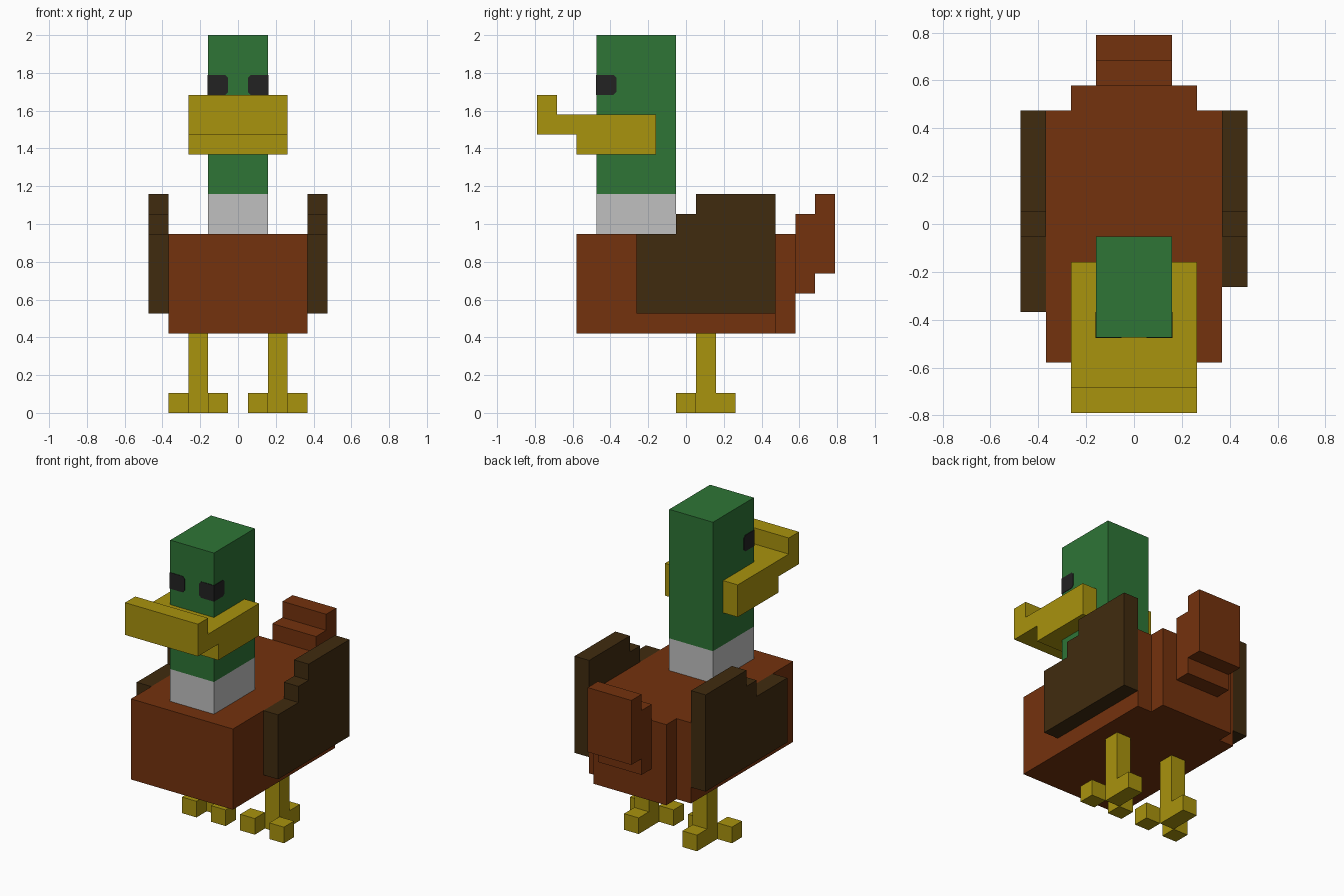
import bpy
import bmesh

cube = bpy.data.objects.get("Cube")
if cube:
    bpy.data.objects.remove(cube, do_unlink=True)

U = 2 / 19  # one block of the model grid


def material(name, srgb):
    rgb = [((c / 255 + 0.055) / 1.055) ** 2.4 for c in srgb]
    mat = bpy.data.materials.new(name)
    mat.use_nodes = True
    mat.diffuse_color = (*rgb, 1)
    bsdf = mat.node_tree.nodes["Principled BSDF"]
    bsdf.inputs["Base Color"].default_value = (*rgb, 1)
    bsdf.inputs["Roughness"].default_value = 0.9
    return mat


GREEN = material("head green", (46, 117, 54))
GREY = material("collar grey", (192, 192, 192))
BROWN = material("body brown", (116, 50, 13))
DARK = material("wing dark brown", (64, 43, 15))
YELLOW = material("beak yellow", (169, 147, 13))
BLACK = material("eye black", (34, 34, 34))


def prism(name, mat, axis, outline, lo, hi):
    """Extrude a 2D outline (grid units) along an axis from lo to hi."""
    place = {"x": lambda a, b, t: (t, a, b),
             "y": lambda a, b, t: (a, t, b),
             "z": lambda a, b, t: (a, b, t)}[axis]
    bm = bmesh.new()
    ends = [[bm.verts.new([c * U for c in place(a, b, t)]) for a, b in outline]
            for t in (lo, hi)]
    bm.faces.new(ends[0])
    bm.faces.new(ends[1])
    n = len(outline)
    for i in range(n):
        j = (i + 1) % n
        bm.faces.new((ends[0][i], ends[0][j], ends[1][j], ends[1][i]))
    bmesh.ops.recalc_face_normals(bm, faces=bm.faces)
    mesh = bpy.data.meshes.new(name)
    bm.to_mesh(mesh)
    bm.free()
    mesh.materials.append(mat)
    obj = bpy.data.objects.new(name, mesh)
    bpy.context.collection.objects.link(obj)
    return obj


def box(name, mat, x, y, z):
    rect = [(x[0], y[0]), (x[1], y[0]), (x[1], y[1]), (x[0], y[1])]
    return prism(name, mat, "z", rect, *z)


# Body, narrower at the rear
prism("body", BROWN, "z",
      [(-3.5, -5.5), (3.5, -5.5), (3.5, 4.5), (2.5, 4.5),
       (2.5, 5.5), (-2.5, 5.5), (-2.5, 4.5), (-3.5, 4.5)], 4, 9)

# Stepped tail
prism("tail", BROWN, "x",
      [(5.5, 6), (6.5, 6), (6.5, 7), (7.5, 7),
       (7.5, 11), (6.5, 11), (6.5, 10), (5.5, 10)], -1.5, 1.5)

# Collar and head
box("collar", GREY, (-1.5, 1.5), (-4.5, -0.5), (9, 11))
box("head", GREEN, (-1.5, 1.5), (-4.5, -0.5), (11, 19))

# Beak with a turned-up tip, wrapped around the head
prism("beak", YELLOW, "x",
      [(-1.5, 13), (-5.5, 13), (-5.5, 14), (-7.5, 14), (-7.5, 16),
       (-6.5, 16), (-6.5, 15), (-1.5, 15)], -2.5, 2.5)


# Wings: stepped top edge, the right one reaches further forward
def wing(name, front, lo, hi):
    prism(name, DARK, "x",
          [(front, 5), (4.5, 5), (4.5, 11), (0.5, 11), (0.5, 10),
           (-0.5, 10), (-0.5, 9), (front, 9)], lo, hi)


wing("left_wing", -2.5, 3.5, 4.5)
wing("right_wing", -3.5, -4.5, -3.5)


# Eye patch outline: square with the inner corners clipped
def patch(inner, outer, sign):
    c = 0.14
    d = c if outer > inner else -c
    return [(sign * a, b) for a, b in
            [(outer, 16), (outer, 17), (inner + d, 17),
             (inner, 17 - c), (inner, 16 + c), (inner + d, 16)]]


T = 0.03  # eye plate thickness in grid units
for side, s in (("left", 1), ("right", -1)):
    # Eyes wrap around the front corners of the head
    prism(side + "_eye_front", BLACK, "y", patch(0.5, 1.5 + T, s), -4.5 - T, -4.5)
    prism(side + "_eye_side", BLACK, "x", patch(-3.5, -4.5, 1),
          s * 1.5, s * (1.5 + T))

    # Legs, each with two splayed front toes and one back toe
    def span(a, b):
        return sorted((s * a, s * b))
    box(side + "_leg", YELLOW, span(1.5, 2.5), (0.5, 1.5), (0, 4))
    box(side + "_inner_toe", YELLOW, span(0.5, 1.5), (-0.5, 0.5), (0, 1))
    box(side + "_outer_toe", YELLOW, span(2.5, 3.5), (-0.5, 0.5), (0, 1))
    box(side + "_back_toe", YELLOW, span(1.5, 2.5), (1.5, 2.5), (0, 1))
